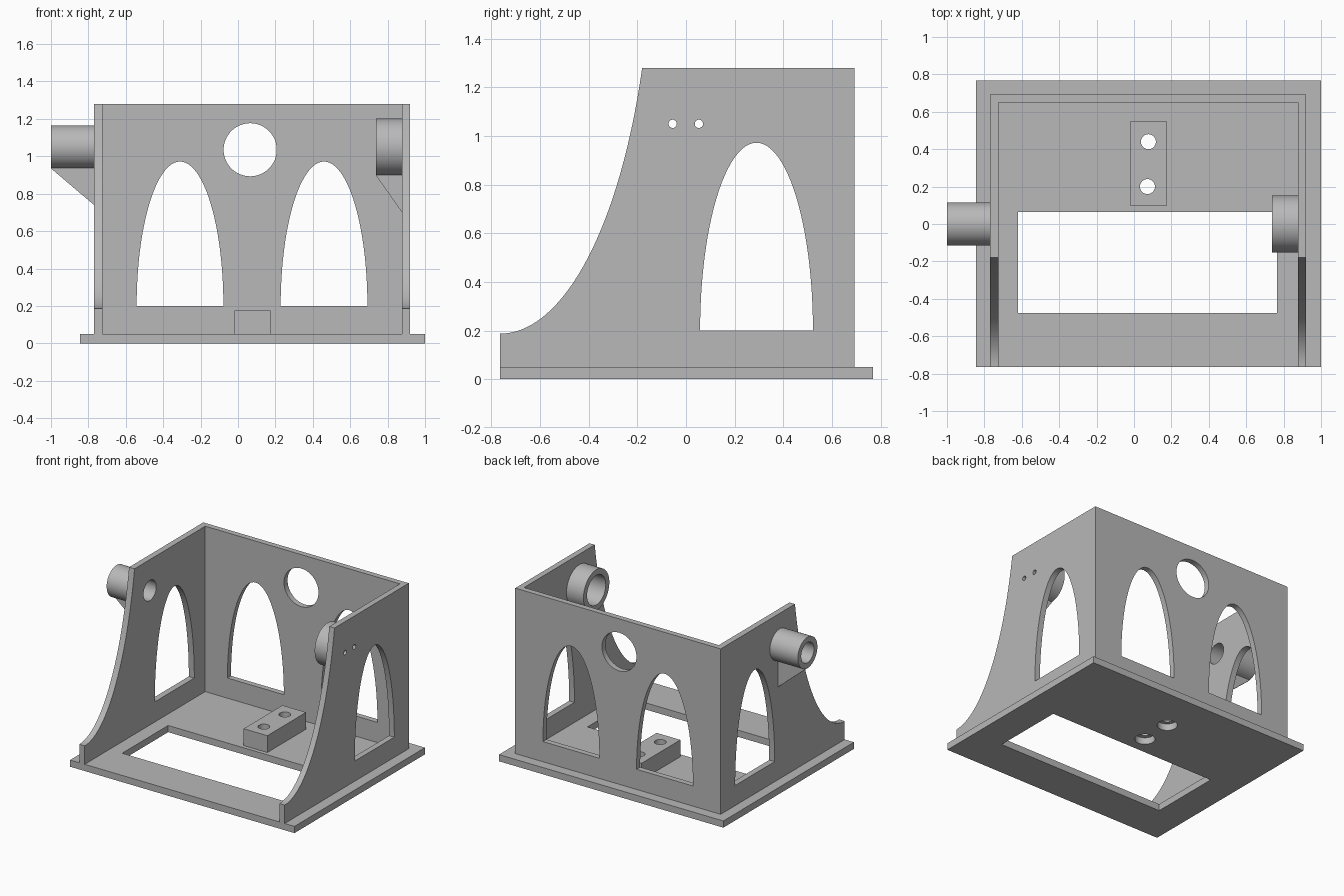
import bpy, bmesh, math
from mathutils import Matrix

cube = bpy.data.objects.get("Cube")
if cube:
    bpy.data.objects.remove(cube, do_unlink=True)

grey = bpy.data.materials.new("plain_grey")
grey.use_nodes = True
grey.diffuse_color = (0.48, 0.48, 0.48, 1)
grey.node_tree.nodes["Principled BSDF"].inputs["Base Color"].default_value = (0.48, 0.48, 0.48, 1)

# Maps profile (u, v, depth) to world axes
AXES = {
    "X": Matrix(((0, 0, 1), (1, 0, 0), (0, 1, 0))).to_4x4(),
    "Y": Matrix(((1, 0, 0), (0, 0, 1), (0, 1, 0))).to_4x4(),
    "Z": Matrix.Identity(4),
}


def rect(u0, u1, v0, v1):
    return [(u0, v0), (u1, v0), (u1, v1), (u0, v1)]


def arc(u, v, ru, rv, start, end, steps):
    angles = [math.radians(start + (end - start) * i / steps) for i in range(steps + 1)]
    return [(u + ru * math.cos(a), v + rv * math.sin(a)) for a in angles]


def circle(u, v, r):
    return arc(u, v, r, r, 0, 360, 64)[:-1]


def arch(u):
    return arc(u, 0.2, 0.232, 0.772, 0, 180, 48)


def extrude(name, axis, d0, d1, outline, *holes):
    """Extrude an outline with holes from d0 to d1 along an axis."""
    curve = bpy.data.curves.new(name, "CURVE")
    curve.dimensions = "2D"
    curve.fill_mode = "BOTH"
    curve.extrude = (d1 - d0) / 2
    for loop in (outline, *holes):
        spline = curve.splines.new("POLY")
        spline.points.add(len(loop) - 1)
        for point, (u, v) in zip(spline.points, loop):
            point.co = (u, v, 0, 1)
        spline.use_cyclic_u = True
    temp = bpy.data.objects.new(name + "_profile", curve)
    bpy.context.collection.objects.link(temp)
    graph = bpy.context.evaluated_depsgraph_get()
    mesh = bpy.data.meshes.new_from_object(temp.evaluated_get(graph))
    bpy.data.objects.remove(temp, do_unlink=True)
    bpy.data.curves.remove(curve)

    bm = bmesh.new()
    bm.from_mesh(mesh)
    bmesh.ops.remove_doubles(bm, verts=bm.verts, dist=1e-5)
    bm.transform(AXES[axis] @ Matrix.Translation((0, 0, (d0 + d1) / 2)))
    bmesh.ops.recalc_face_normals(bm, faces=bm.faces)
    bm.to_mesh(mesh)
    bm.free()
    mesh.materials.clear()
    mesh.materials.append(grey)
    obj = bpy.data.objects.new(name, mesh)
    bpy.context.collection.objects.link(obj)
    bpy.ops.object.select_all(action="DESELECT")
    obj.select_set(True)
    bpy.context.view_layer.objects.active = obj
    bpy.ops.object.shade_smooth_by_angle(angle=math.radians(30))
    return obj


BASE_TOP, WALL_TOP, FRONT, BACK_IN, BACK = 0.05, 1.28, -0.765, 0.65, 0.692
RIGHT, RIGHT_IN, LEFT_IN, LEFT = -0.77, -0.725, 0.877, 0.92
AXLE = 1.05
bolts = [(0.077, 0.44), (0.072, 0.2)]

# Base plate with a large opening and counterbored bolt holes
extrude("base_plate", "Z", 0, BASE_TOP, rect(-0.845, 1.0, FRONT, 0.768),
        rect(-0.62, 0.765, -0.475, 0.065), *[circle(x, y, 0.068) for x, y in bolts])
extrude("mounting_block", "Z", BASE_TOP, 0.175, rect(-0.02, 0.175, 0.095, 0.55),
        *[circle(x, y, 0.04) for x, y in bolts])

# Side walls with a swept elliptical front edge
sweep_end = math.degrees(math.asin((WALL_TOP - 0.187 - 1.7) / 1.7))
sweep = arc(FRONT, 0.187 + 1.7, 0.626, 1.7, sweep_end, -90, 40)
side = [(FRONT, BASE_TOP), (BACK_IN, BASE_TOP), (BACK_IN, WALL_TOP)] + sweep
extrude("right_wall", "X", RIGHT, RIGHT_IN, side, arch(0.29), circle(0, AXLE, 0.075))
extrude("left_wall", "X", LEFT_IN, LEFT, side, arch(0.29),
        *[circle(y, AXLE, 0.017) for y in (-0.055, 0.053)])

# Back wall with two arches and a round hole
extrude("back_wall", "Y", BACK_IN, BACK, rect(RIGHT, LEFT, BASE_TOP, WALL_TOP),
        arch(-0.31), arch(0.46), circle(0.065, 1.035, 0.142))

# Tubes and their thin support gussets
extrude("outer_tube", "X", -1.0, RIGHT, circle(0, AXLE, 0.115), circle(0, AXLE, 0.075))
extrude("inner_tube", "X", 0.737, LEFT_IN, circle(0, AXLE, 0.152), circle(0, AXLE, 0.11))
extrude("outer_gusset", "Y", -0.02, 0.02,
        [(-1.0, 0.94), (-1.0, 0.935), (RIGHT, 0.74), (RIGHT, 0.94)])
extrude("inner_gusset", "Y", -0.02, 0.02,
        [(0.737, 0.905), (0.737, 0.898), (LEFT_IN, 0.7), (LEFT_IN, 0.905)])
